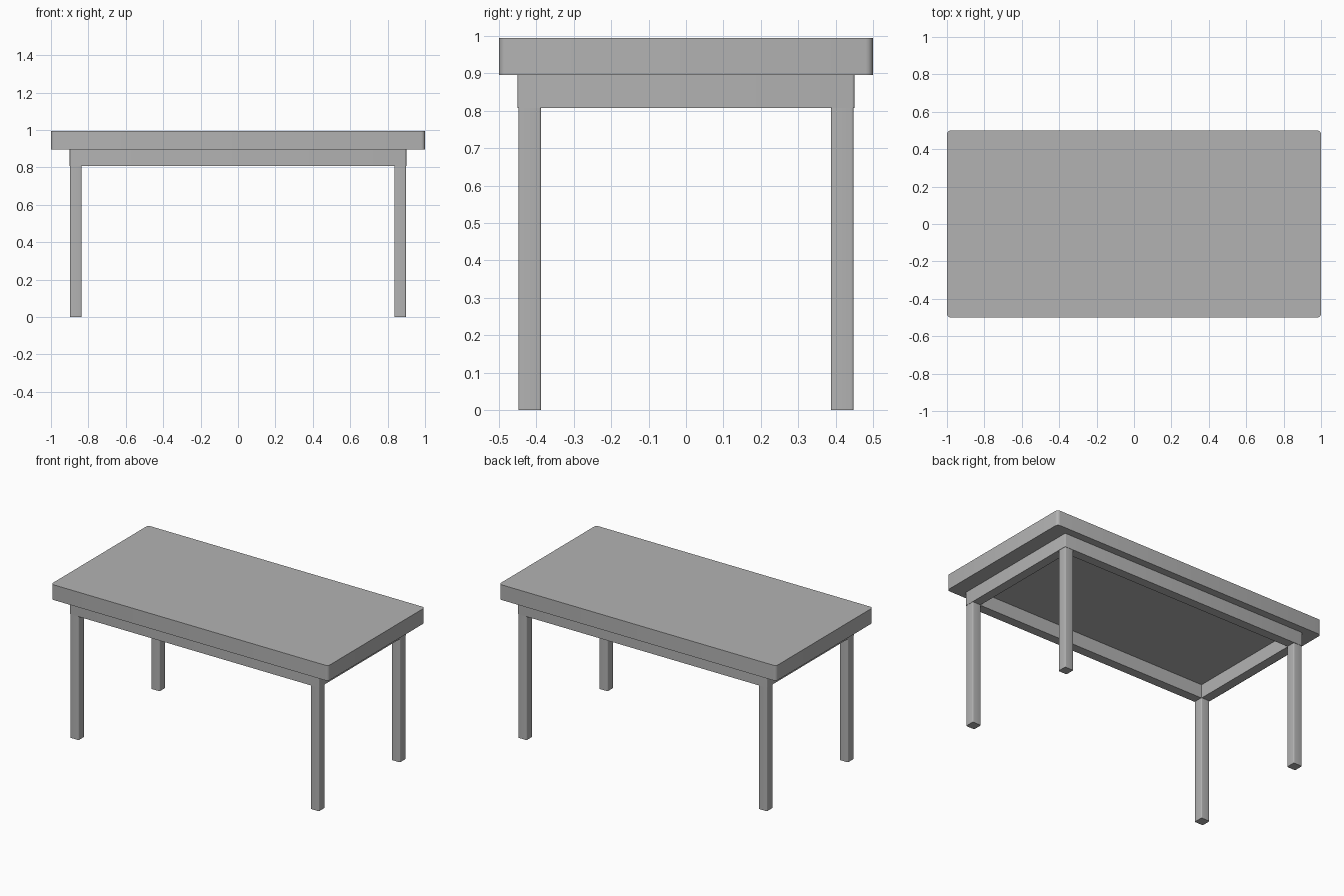
import bpy
import bmesh
from mathutils import Vector

default = bpy.data.objects.get("Cube")
if default:
    bpy.data.objects.remove(default, do_unlink=True)

grey = bpy.data.materials.new("plain grey")
grey.use_nodes = True
colour = (0.45, 0.45, 0.45, 1)
grey.diffuse_color = colour
grey.node_tree.nodes["Principled BSDF"].inputs["Base Color"].default_value = colour


def rounded_block(name, low, high, radius, wall=None):
    """Box with rounded upright edges; a wall thickness makes it an open frame."""
    low, high = Vector(low), Vector(high)
    bm = bmesh.new()
    bmesh.ops.create_cube(bm, size=1)
    for v in bm.verts:
        v.co = (low + high) / 2 + v.co * (high - low)
    upright = [e for e in bm.edges
               if abs(e.verts[0].co.z - e.verts[1].co.z) > 1e-4]
    if wall:
        caps = [f for f in bm.faces if abs(f.normal.z) > 0.5]
        bmesh.ops.inset_individual(bm, faces=caps, thickness=wall,
                                   use_even_offset=True)
        rims = [e for f in caps for e in f.edges]
        bmesh.ops.delete(bm, geom=caps, context="FACES_ONLY")
        bmesh.ops.bridge_loops(bm, edges=rims)
    bmesh.ops.bevel(bm, geom=upright, offset=radius, segments=4,
                    profile=0.5, affect="EDGES")
    bmesh.ops.recalc_face_normals(bm, faces=bm.faces)
    mesh = bpy.data.meshes.new(name)
    bm.to_mesh(mesh)
    bm.free()
    mesh.materials.append(grey)
    obj = bpy.data.objects.new(name, mesh)
    bpy.context.collection.objects.link(obj)
    bpy.ops.object.select_all(action="DESELECT")
    obj.select_set(True)
    bpy.context.view_layer.objects.active = obj
    bpy.ops.object.shade_smooth_by_angle()
    return obj


# Thick top and the frame beneath it
rounded_block("table_top", (-1, -0.5, 0.896), (1, 0.5, 0.995), 0.02)
rounded_block("apron_frame", (-0.9, -0.45, 0.807), (0.9, 0.45, 0.896), 0.006, wall=0.06)

# Four square legs
leg = Vector((0.061, 0.061, 0.807)) / 2
for side, sx in (("left", 1), ("right", -1)):
    for end, sy in (("front", -1), ("back", 1)):
        centre = Vector((sx * 0.8675, sy * 0.4175, leg.z))
        rounded_block(f"{end}_{side}_leg", centre - leg, centre + leg, 0.006)
